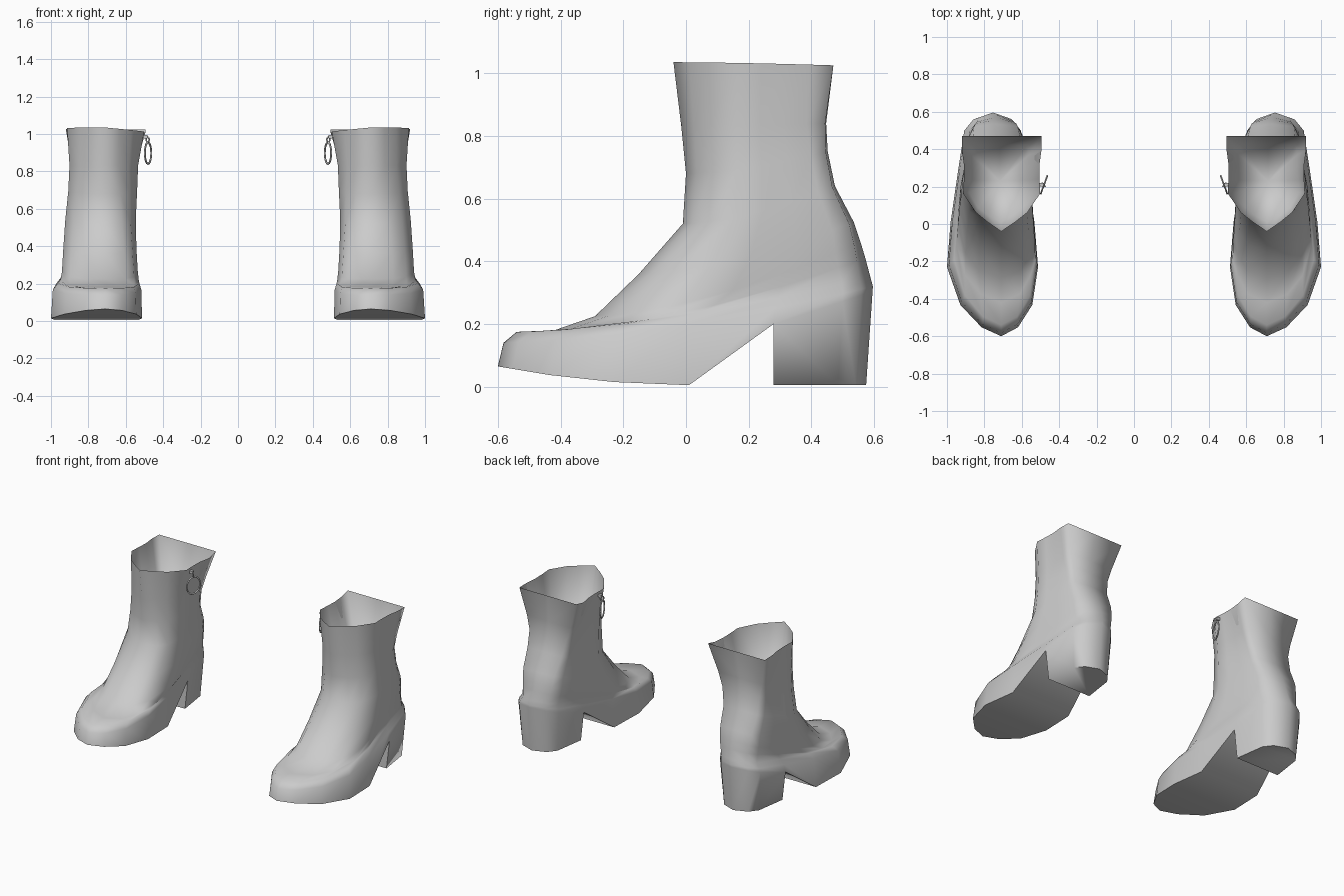
import bpy, bmesh, math
from mathutils import Matrix

cube = bpy.data.objects.get("Cube")
if cube:
    bpy.data.objects.remove(cube, do_unlink=True)

grey = bpy.data.materials.new("plain_grey")
grey.use_nodes = True
grey.diffuse_color = (0.6, 0.6, 0.6, 1)
grey.node_tree.nodes["Principled BSDF"].inputs["Base Color"].default_value = (0.6, 0.6, 0.6, 1)

# Outlines from front tip to back centre: position along the length, half width
FOOT = [(0, 0), (.04, .40), (.14, .79), (.31, 1), (.51, .92), (.735, .76), (.92, .62), (.97, .42), (1, 0)]
SHAFT = [(0, 0), (.1, .35), (.2, .65), (.4, .97), (.55, .95), (.7, .95), (.85, 1), (1, 1), (1, 0)]

# Rings: front y, front z, back y, back z, inner x, outer x, foot-to-shaft blend, front roundness power
RINGS = [
    (-.6, 0, .595, 0, .513, 1.0, 0, 1),
    (-.582, .14, .596, .32, .517, .99, 0, 1),
    (-.54, .175, .588, .35, .527, .962, 0, .95),
    (-.42, .18, .572, .41, .53, .95, .1, .75),
    (-.29, .225, .557, .46, .535, .942, .2, .62),
    (-.15, .36, .535, .525, .542, .935, .3, .62),
    (-.01, .52, .475, .64, .545, .925, .42, .7),
    (0, .68, .452, .75, .537, .91, .55, .8),
    (-.015, .83, .447, .84, .53, .905, .78, .92),
    (-.04, 1.035, .47, 1.025, .495, .92, 1, 1),
]
# Underside height along y, from toe to heel
SOLE = [(-.6, .065), (-.42, .035), (-.23, .015), (.01, .005), (.24, .185), (.28, .2), (.6, .305)]
LAST = len(FOOT) - 1
HEEL = 5  # column where the heel block starts


def sole_z(y):
    for (y0, z0), (y1, z1) in zip(SOLE, SOLE[1:]):
        if y <= y1:
            return z0 + (z1 - z0) * (y - y0) / (y1 - y0)
    return SOLE[-1][1]


def ring_point(k, j, side):
    """Point on ring k, column j; side is -1 for inner and 1 for outer."""
    fy, fz, by, bz, xi, xo, t, power = RINGS[k]
    u = FOOT[j][0] * (1 - t) + SHAFT[j][0] * t
    w = FOOT[j][1] * (1 - t) + SHAFT[j][1] * t
    if j < HEEL:
        w **= power
    mid = .71 + ((xi + xo) / 2 - .71) * min(1, u * 4)
    y = fy + (by - fy) * u
    z = sole_z(y) if k == 0 else fz + (bz - fz) * u ** 1.6
    if k == len(RINGS) - 1 and side < 0 and 0 < j < LAST - 1:
        z -= .02 * w
    return mid + side * w * (xo - xi) / 2, y, z


def finish(name, bm, angle):
    bmesh.ops.recalc_face_normals(bm, faces=bm.faces)
    mesh = bpy.data.meshes.new(name)
    bm.to_mesh(mesh)
    bm.free()
    mesh.materials.append(grey)
    obj = bpy.data.objects.new(name, mesh)
    bpy.context.collection.objects.link(obj)
    bpy.ops.object.select_all(action='DESELECT')
    obj.select_set(True)
    bpy.context.view_layer.objects.active = obj
    bpy.ops.object.shade_smooth_by_angle(angle=math.radians(angle))


def boot(name, s):
    bm = bmesh.new()
    # Column order runs down the outer side and back up the inner side
    order = [(j, 1) for j in range(LAST + 1)] + [(j, -1) for j in range(LAST - 1, 0, -1)]
    rings = []
    for k in range(len(RINGS)):
        pts = [ring_point(k, j, sd) for j, sd in order]
        rings.append([bm.verts.new((s * x, y, z)) for x, y, z in pts])
    n = len(order)
    # Lining: inner wall a little inside the shaft
    lining = []
    for v in rings[-2]:
        x = .717 + (v.co.x * s - .717) * .9
        y = .23 + (v.co.y - .23) * .9
        lining.append(bm.verts.new((s * x, y, .80)))
    rings.append(lining)
    # Upper and inner wall
    for a, b in zip(rings, rings[1:]):
        for i in range(n):
            m = (i + 1) % n
            bm.faces.new((a[i], a[m], b[m], b[i]))
    # Floor of the lining
    centre = bm.verts.new((s * .717, .23, .66))
    for i in range(n):
        bm.faces.new((lining[i], lining[(i + 1) % n], centre))
    # Sole from the toe to the front of the heel
    base = rings[0]
    bm.faces.new((base[0], base[1], base[n - 1]))
    for j in range(1, HEEL):
        bm.faces.new((base[j], base[j + 1], base[n - j - 1], base[n - j]))
    # Heel block, tapering to the ground
    top = base[HEEL:n - HEEL + 1]
    low = []
    for v in top:
        x = .747 + (v.co.x * s - .747) * .88
        y = .28 + (v.co.y - .28) * .935
        low.append(bm.verts.new((s * x, y, .005)))
    for i in range(len(top)):
        m = (i + 1) % len(top)
        bm.faces.new((top[i], top[m], low[m], low[i]))
    bm.faces.new(low)
    finish(name, bm, 85)


def pull_ring(name, s, centre, major, minor, yaw):
    """Thin wire ring hanging on the inner side of the shaft."""
    bm = bmesh.new()
    around, sides = 20, 6
    grid = []
    for i in range(around):
        a = 2 * math.pi * i / around
        row = []
        for j in range(sides):
            b = 2 * math.pi * j / sides
            r = major + minor * math.cos(b)
            row.append(bm.verts.new((minor * math.sin(b), r * math.cos(a), r * 1.15 * math.sin(a))))
        grid.append(row)
    for i in range(around):
        p, q = grid[i], grid[(i + 1) % around]
        for j in range(sides):
            m = (j + 1) % sides
            bm.faces.new((p[j], p[m], q[m], q[j]))
    place = Matrix.Translation((s * centre[0], centre[1], centre[2])) @ Matrix.Rotation(s * yaw, 4, 'Z')
    bmesh.ops.transform(bm, matrix=place, verts=bm.verts)
    finish(name, bm, 60)


def pull_tab(name, s):
    bm = bmesh.new()
    bmesh.ops.create_cube(bm, size=1, matrix=Matrix.Translation((s * .494, .21, .985))
                          @ Matrix.Diagonal((.022, .02, .018, 1)))
    finish(name, bm, 30)


for label, s in (("left", 1), ("right", -1)):
    boot(label + "_boot", s)
    pull_ring(label + "_pull_ring", s, (.481, .21, .898), .05, .005, math.radians(20))
    pull_ring(label + "_pull_link", s, (.483, .21, .970), .012, .004, math.radians(-40))
    pull_tab(label + "_pull_tab", s)
